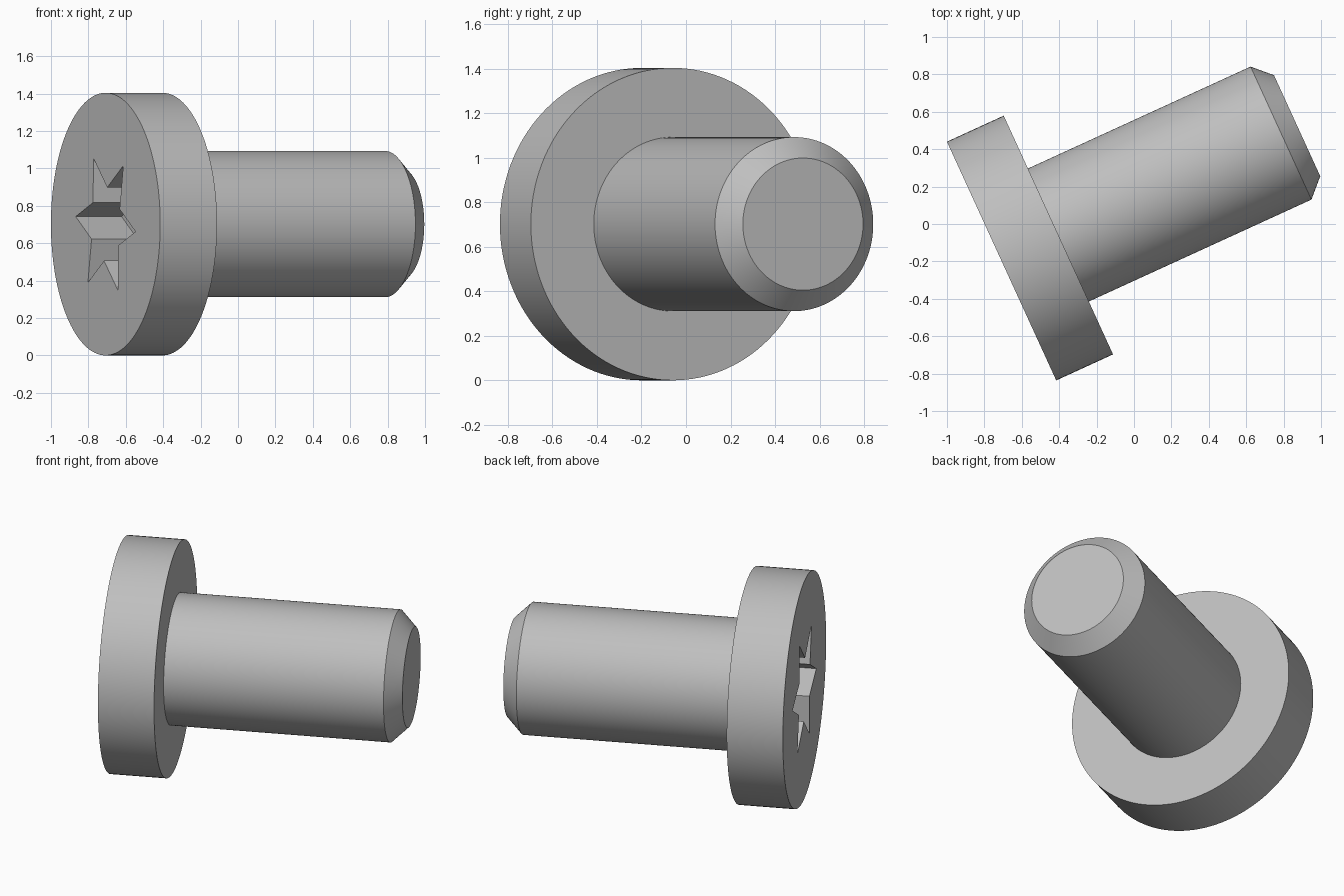
import bpy, bmesh, math
from mathutils import Matrix, Vector

if "Cube" in bpy.data.objects:
    bpy.data.objects.remove(bpy.data.objects["Cube"])

steel = bpy.data.materials.new("grey_steel")
steel.use_nodes = True
grey = (0.52, 0.52, 0.52, 1)
steel.diffuse_color = grey
steel.node_tree.nodes["Principled BSDF"].inputs["Base Color"].default_value = grey

# Screw frame: local z runs along the shank, local y points up
turn = math.radians(24.6)
axis = Vector((math.cos(turn), math.sin(turn), 0))
up = Vector((0, 0, 1))
frame = Matrix((up.cross(axis), up, axis)).transposed().to_4x4()
frame.translation = (-0.708, -0.198, 0.702)


def circle(radius, count=128):
    return [(radius * math.cos(math.tau * i / count),
             radius * math.sin(math.tau * i / count)) for i in range(count)]


def star(outer, inner, points, offset):
    result = []
    for i in range(points * 2):
        a = offset + math.pi * i / points
        r = inner if i % 2 else outer
        result.append((r * math.cos(a), r * math.sin(a)))
    return result


def loft(name, sections):
    """Join outlines at given depths into a closed solid."""
    bm = bmesh.new()
    rings = [[bm.verts.new((x, y, depth)) for x, y in outline]
             for depth, outline in sections]
    for low, high in zip(rings, rings[1:]):
        n = len(low)
        for i in range(n):
            j = (i + 1) % n
            bm.faces.new((low[i], low[j], high[j], high[i]))
    bm.faces.new(reversed(rings[0]))
    bm.faces.new(rings[-1])
    mesh = bpy.data.meshes.new(name)
    bm.to_mesh(mesh)
    bm.free()
    mesh.materials.append(steel)
    obj = bpy.data.objects.new(name, mesh)
    obj.matrix_world = frame
    bpy.context.collection.objects.link(obj)
    return obj


# Main parts: flat disc head and chamfered shank
head = loft("head", [(0, circle(0.702)), (0.334, circle(0.702))])
shank = loft("shank", [(0.31, circle(0.391)), (1.643, circle(0.391)),
                       (1.738, circle(0.297))])

# Six-pointed drive recess cut into the head
outline = star(0.386, 0.197, 6, math.radians(6))
cutter = loft("recess_cutter", [(-0.1, outline), (0.27, outline)])
cutter.hide_render = True
cut = head.modifiers.new("drive_recess", 'BOOLEAN')
cut.operation = 'DIFFERENCE'
cut.solver = 'EXACT'
cut.object = cutter
bpy.context.view_layer.objects.active = head
bpy.ops.object.modifier_apply(modifier=cut.name)
bpy.data.objects.remove(cutter)

# Smooth round walls, crisp rims
for obj in (head, shank):
    bpy.ops.object.select_all(action='DESELECT')
    obj.select_set(True)
    bpy.context.view_layer.objects.active = obj
    bpy.ops.object.shade_smooth_by_angle(angle=math.radians(25))
